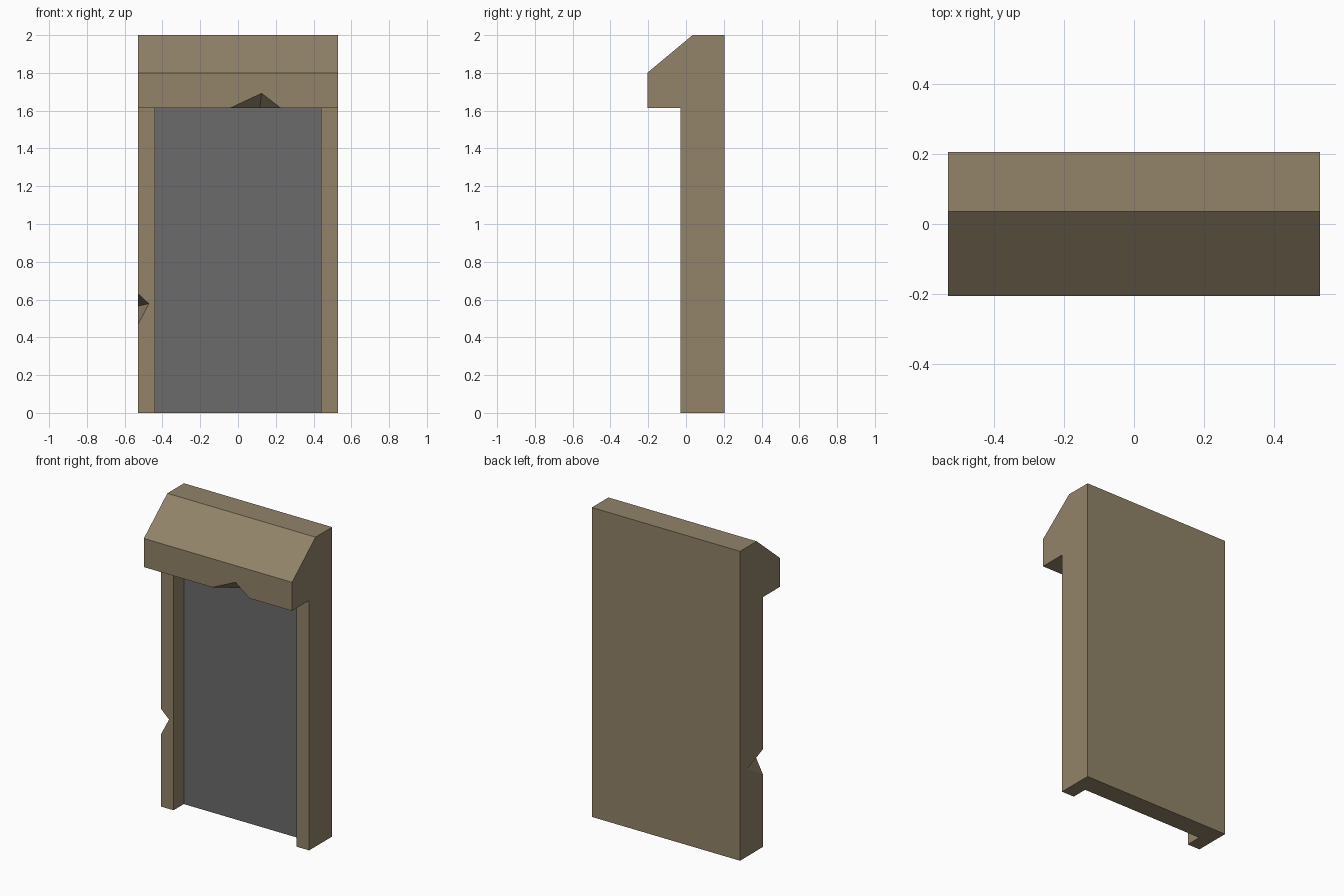
import bpy, bmesh

if "Cube" in bpy.data.objects:
    bpy.data.objects.remove(bpy.data.objects["Cube"])


def make_material(name, color):
    mat = bpy.data.materials.new(name)
    mat.diffuse_color = (*color, 1)
    mat.use_nodes = True
    mat.node_tree.nodes["Principled BSDF"].inputs["Base Color"].default_value = mat.diffuse_color
    return mat


def add_object(name, bm):
    bmesh.ops.recalc_face_normals(bm, faces=bm.faces)
    mesh = bpy.data.meshes.new(name)
    bm.to_mesh(mesh)
    bm.free()
    obj = bpy.data.objects.new(name, mesh)
    bpy.context.collection.objects.link(obj)
    return obj


def extrude_profile(name, profile, half_width):
    """Side profile of (y, z) points extruded along x."""
    bm = bmesh.new()
    face = bm.faces.new([bm.verts.new((-half_width, y, z)) for y, z in profile])
    moved = bmesh.ops.extrude_face_region(bm, geom=[face], use_keep_orig=True)["geom"]
    verts = [g for g in moved if isinstance(g, bmesh.types.BMVert)]
    bmesh.ops.translate(bm, verts=verts, vec=(2 * half_width, 0, 0))
    return add_object(name, bm)


def hull(name, points):
    bm = bmesh.new()
    for p in points:
        bm.verts.new(p)
    bmesh.ops.convex_hull(bm, input=bm.verts)
    return add_object(name, bm)


HALF, FRONT, BACK, LINTEL, PANEL = 0.53, -0.03, 0.205, 1.615, 0.075

stone = make_material("brown stone", (0.287, 0.227, 0.141))
grey = make_material("grey panel", (0.147, 0.147, 0.147))

# Door frame with overhanging, sloped lintel
frame = extrude_profile("door_frame", [
    (FRONT, 0), (BACK, 0), (BACK, 2), (0.035, 2),
    (-BACK, 1.8), (-BACK, LINTEL), (FRONT, LINTEL)], HALF)

# Cutters: doorway recess, chip in the lintel edge, chip in the left jamb
cutters = [
    extrude_profile("recess_cutter", [
        (-0.12, -0.1), (PANEL, -0.1), (PANEL, LINTEL), (-0.12, LINTEL)], 0.44),
    hull("lintel_chip_cutter", [
        (-0.04, -BACK, LINTEL), (0.225, -BACK, LINTEL), (0.125, -BACK, 1.692),
        (0.115, -0.125, 1.623), (0.115, -0.11, LINTEL)]),
    hull("jamb_chip_cutter", [
        (-HALF, FRONT, 0.632), (-HALF, FRONT, 0.467),
        (-0.472, FRONT, 0.578), (-HALF, 0.13, 0.565)]),
]
for cutter in cutters:
    cutter.hide_render = True
    mod = frame.modifiers.new(cutter.name, "BOOLEAN")
    mod.object = cutter
    mod.operation = "DIFFERENCE"
    mod.solver = "EXACT"

# Bake the cuts and drop the cutters
deps = bpy.context.evaluated_depsgraph_get()
baked = bpy.data.meshes.new_from_object(frame.evaluated_get(deps))
frame.modifiers.clear()
frame.data = baked
for cutter in cutters:
    bpy.data.objects.remove(cutter)

# Grey on the front-facing back wall of the recess
baked.materials.clear()
baked.materials.append(stone)
baked.materials.append(grey)
for poly in baked.polygons:
    on_panel = poly.normal.y < -0.9 and abs(poly.center.y - PANEL) < 0.01
    poly.material_index = 1 if on_panel else 0
    poly.use_smooth = False
